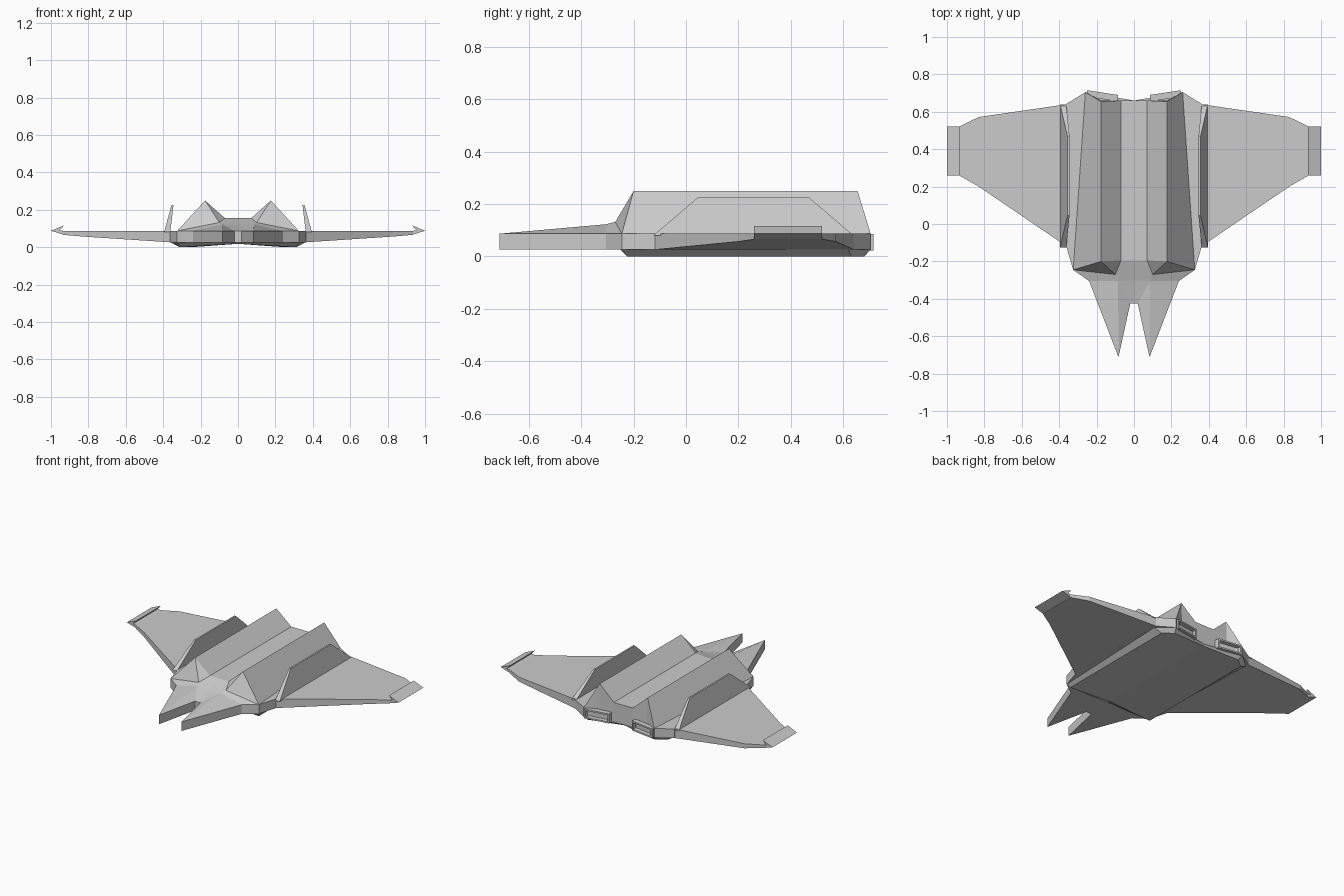
import bpy, bmesh

if "Cube" in bpy.data.objects:
    bpy.data.objects.remove(bpy.data.objects["Cube"])


def build(name, verts, faces):
    """Make a right-hand half part and mirror it across x = 0."""
    bm = bmesh.new()
    vs = [bm.verts.new(v) for v in verts]
    for f in faces:
        if any(abs(verts[i][0]) > 1e-5 for i in f):   # no walls on the mirror plane
            bm.faces.new([vs[i] for i in f])
    bmesh.ops.recalc_face_normals(bm, faces=bm.faces)
    mesh = bpy.data.meshes.new(name)
    bm.to_mesh(mesh)
    bm.free()
    ob = bpy.data.objects.new(name, mesh)
    bpy.context.collection.objects.link(ob)
    mod = ob.modifiers.new("mirror", 'MIRROR')
    mod.merge_threshold = 0.0005
    return ob


def loft(name, rings, cap_start=True, cap_end=True):
    """Skin equal-length closed rings, one after another."""
    n = len(rings[0])
    verts = [p for r in rings for p in r]
    faces = [(k * n + i, k * n + (i + 1) % n, (k + 1) * n + (i + 1) % n, (k + 1) * n + i)
             for k in range(len(rings) - 1) for i in range(n)]
    if cap_start:
        faces.append(tuple(range(n)))
    if cap_end:
        faces.append(tuple(range(len(verts) - n, len(verts))))
    return build(name, verts, faces)


DECK, FLOOR = 0.087, 0.026

# Hull slab with the forked nose
outline = [(0, -.425), (.02, -.425), (.083, -.712), (.24, -.305), (.325, -.245),
           (.365, -.11), (.365, .64), (.26, .705), (.175, .66), (0, .66)]
loft("hull", [[(x, y, z) for x, y in outline] for z in (FLOOR, DECK)])

# Upper shell: nose wedges, centre channel and the two long ridges
P = {
    "tip": (.083, -.712, DECK), "notch": (.02, -.425, DECK), "notch_mid": (0, -.425, DECK),
    "cheek": (.24, -.305, DECK), "nose": (.085, -.305, .123), "nose_mid": (0, -.305, .115),
    "foot": (.1, -.27, .132), "corner": (.325, -.245, DECK),
    "chan_f": (.07, -.195, .155), "chan_f_mid": (0, -.195, .155), "ridge_f": (.176, -.2, .25),
    "ridge_r": (.176, .655, .25), "chan_r": (.07, .66, .155), "chan_r_mid": (0, .66, .155),
    "corner_r": (.26, .705, DECK), "base": (.176, .66, DECK),
    "base_in": (.07, .66, DECK), "base_mid": (0, .66, DECK),
}
shell = [
    "tip cheek nose", "tip nose notch", "notch nose nose_mid notch_mid",
    "nose cheek corner foot", "nose foot chan_f chan_f_mid nose_mid",
    "foot corner ridge_f", "foot ridge_f chan_f",
    "chan_f ridge_f ridge_r chan_r", "chan_f_mid chan_f chan_r chan_r_mid",
    "ridge_f corner corner_r ridge_r", "ridge_r corner_r base",
    "chan_r ridge_r base base_in", "chan_r chan_r_mid base_mid base_in",
]
keys = list(P)
build("upper_shell", list(P.values()),
      [tuple(keys.index(k) for k in f.split()) for f in shell])

# Belly plate, shallow inverted V underneath
belly_top = [(0, -.25), (.325, -.245), (.36, .62), (.26, .705), (0, .66)]
belly_low = [(0, -.225), (.312, -.225), (.312, .63), (.25, .68), (0, .65)]
loft("belly", [[(x, y, FLOOR) for x, y in belly_top],
               [(x, y, max(0, .018 * (1 - x / .312)) if x < .25 else 0) for x, y in belly_low]])

# Wings: (x, leading y, trailing y, underside z)
stations = [(.36, -.12, .64, FLOOR), (.83, .20, .572, .057), (.935, .26, .52, .066)]
loft("wings", [[(x, a, DECK), (x, b, DECK), (x, b, z), (x, a, z)]
               for x, a, b, z in stations])

# Wing tips folded up and inward
tip = [(.93, .066), (1.0, .088), (.93, .117), (.955, .09), (.93, .087)]
loft("wing_tips", [[(x, y, z) for x, z in tip] for y in (.26, .52)])

# Tail fins leaning inward
loft("tail_fins", [[(x0, y0, z), (x1, y0, z), (x1, y1, z), (x0, y1, z)]
                   for x0, x1, y0, y1, z in ((.362, .395, -.125, .64, .08),
                                             (.345, .356, .045, .47, .225))])


# Exhaust nozzles: slanted boxes with a recessed opening
def nozzle_ring(pad, back):
    xa, xb = .085 + pad, .25 - pad
    return [(x, .69 + .152 * (x - .085) - back, z)
            for x, z in ((xa, .022 + pad), (xb, .022 + pad), (xb, .085 - pad), (xa, .085 - pad))]


loft("nozzles", [nozzle_ring(0, .035), nozzle_ring(0, 0),
                 nozzle_ring(.01, 0), nozzle_ring(.012, .025)])
